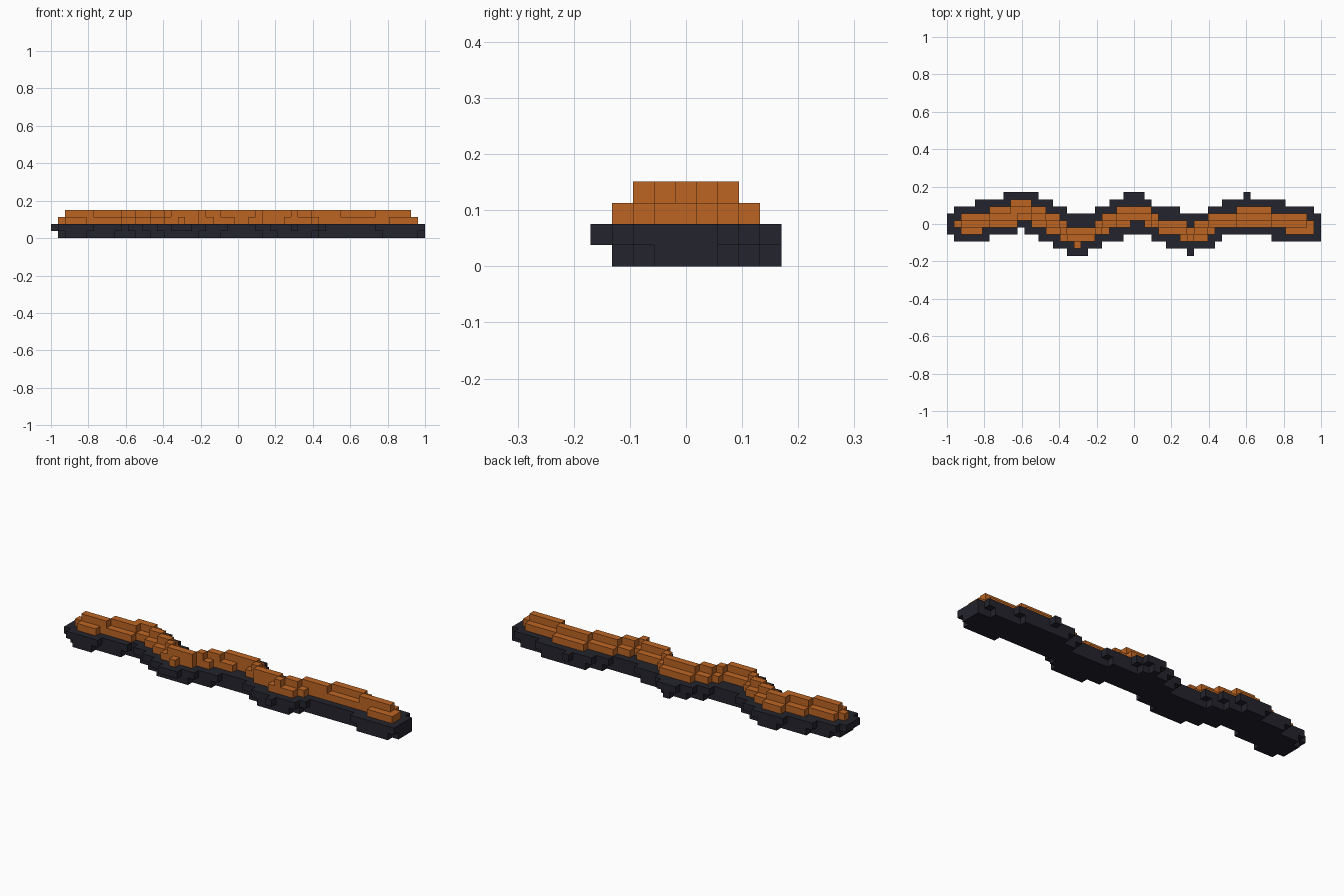
import bpy
import bmesh

cube = bpy.data.objects.get("Cube")
if cube:
    bpy.data.objects.remove(cube)

COLUMNS, ROWS = 53, 9
BLOCK = 2 / COLUMNS


def make_material(name, colour):
    mat = bpy.data.materials.new(name)
    mat.use_nodes = True
    mat.diffuse_color = colour
    shader = mat.node_tree.nodes["Principled BSDF"]
    shader.inputs["Base Color"].default_value = colour
    shader.inputs["Roughness"].default_value = 0.9
    return mat


def expand(runs):
    """Turn (column count, row) runs into one row per column."""
    return [row for count, row in runs for _ in range(count)]


def fill(first, back, front):
    """Cells between a back edge and a front edge."""
    return {(first + i, row)
            for i, (b, f) in enumerate(zip(back, front))
            for row in range(b, f + 1)}


def make_slab(name, cells, level, mat):
    """One layer of blocks, extruded upward from its outline."""
    bm = bmesh.new()
    corners = {}

    def corner(col, row):
        if (col, row) not in corners:
            corners[col, row] = bm.verts.new((
                (col - COLUMNS / 2) * BLOCK,
                (ROWS / 2 - row) * BLOCK,
                level * BLOCK))
        return corners[col, row]

    for c, r in sorted(cells):
        bm.faces.new([corner(c, r), corner(c + 1, r),
                      corner(c + 1, r + 1), corner(c, r + 1)])
    grown = bmesh.ops.extrude_face_region(
        bm, geom=bm.faces[:], use_keep_orig=True)["geom"]
    verts = [g for g in grown if isinstance(g, bmesh.types.BMVert)]
    bmesh.ops.translate(bm, verts=verts, vec=(0, 0, BLOCK))
    bmesh.ops.recalc_face_normals(bm, faces=bm.faces[:])
    mesh = bpy.data.meshes.new(name)
    bm.to_mesh(mesh)
    bm.free()
    mesh.materials.append(mat)
    obj = bpy.data.objects.new(name, mesh)
    bpy.context.collection.objects.link(obj)
    return obj


dark = make_material("charcoal", (0.017, 0.017, 0.026, 1))
orange = make_material("burnt orange", (0.51, 0.13, 0.017, 1))

# Wavy outlines, row 0 at the back
base_back = expand([(1, 3), (3, 2), (4, 1), (5, 0), (2, 1), (2, 2), (4, 3),
                    (2, 2), (2, 1), (3, 0), (1, 1), (4, 2), (4, 3), (2, 2),
                    (3, 1), (1, 0), (5, 1), (4, 2), (1, 3)])
base_front = expand([(1, 5), (5, 6), (4, 5), (1, 4), (2, 5), (2, 6), (2, 7),
                     (3, 8), (2, 7), (3, 6), (4, 5), (2, 6), (3, 7), (1, 8),
                     (3, 7), (1, 6), (7, 5), (7, 6)])
ridge_back = expand([(1, 4), (4, 3), (3, 2), (3, 1), (2, 2), (2, 3), (1, 4),
                     (4, 5), (1, 4), (2, 3), (5, 2), (1, 3), (4, 4), (1, 5),
                     (2, 4), (4, 3), (5, 2), (5, 3), (1, 4)])
ridge_front = expand([(1, 4), (3, 5), (5, 4), (2, 3), (2, 4), (2, 5), (2, 6),
                      (1, 7), (2, 6), (2, 5), (3, 4), (2, 3), (2, 4), (3, 5),
                      (4, 6), (1, 5), (10, 4), (4, 5)])

# Upper dark layer, then a slightly narrower footing under it
rim = fill(0, base_back, base_front)
footing = {(c, r) for c, r in rim
           if r < ROWS - 1 and (c - 1, r) in rim
           and ((c + 1, r) in rim or (c == COLUMNS - 1 and r < 6))}

# Orange layer, topped by a thin crest along its middle
ridge = fill(1, ridge_back, ridge_front)
crest_back = [b + 1 for b in ridge_back[1:-1]]
crest_front = [max(b, f - 1) for b, f in zip(crest_back, ridge_front[1:-1])]
crest = fill(2, crest_back, crest_front)

make_slab("base_footing", footing, 0, dark)
make_slab("base_rim", rim, 1, dark)
make_slab("ridge_lower", ridge, 2, orange)
make_slab("ridge_crest", crest, 3, orange)
